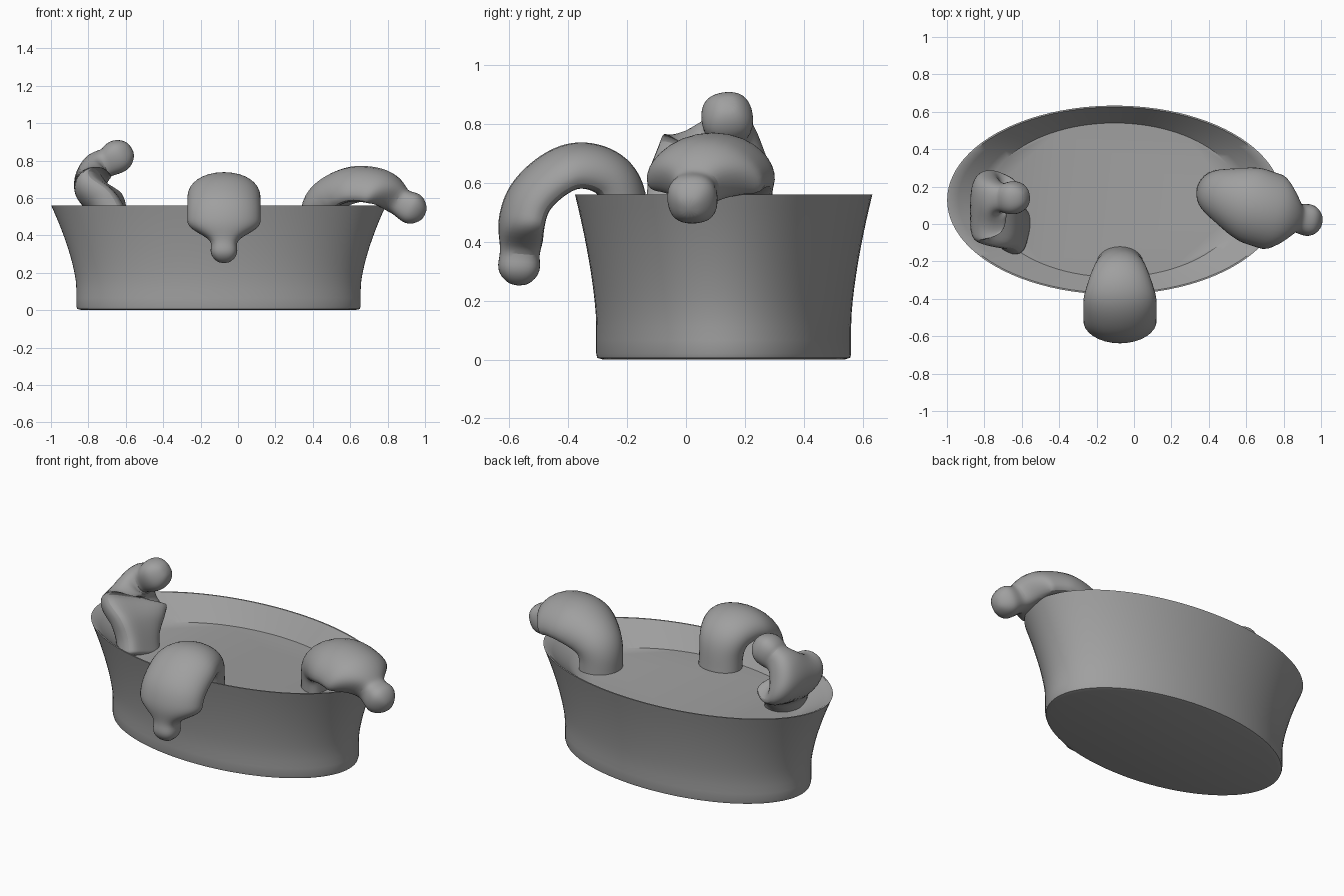
import bpy, bmesh, math
from mathutils import Vector

if "Cube" in bpy.data.objects:
    bpy.data.objects.remove(bpy.data.objects["Cube"], do_unlink=True)

shade = 0.35
grey = bpy.data.materials.new("plain_grey")
grey.use_nodes = True
grey.diffuse_color = (shade, shade, shade, 1)
grey.node_tree.nodes["Principled BSDF"].inputs["Base Color"].default_value = grey.diffuse_color


def skin(name, rings):
    """Join a list of closed rings into one capped, smooth object."""
    bm = bmesh.new()
    loops = [[bm.verts.new(point) for point in ring] for ring in rings]
    for lower, upper in zip(loops, loops[1:]):
        for i in range(len(lower)):
            bm.faces.new((lower[i - 1], lower[i], upper[i], upper[i - 1]))
    bm.faces.new(loops[0])
    bm.faces.new(loops[-1])
    bmesh.ops.recalc_face_normals(bm, faces=bm.faces)
    mesh = bpy.data.meshes.new(name)
    bm.to_mesh(mesh)
    bm.free()
    mesh.materials.append(grey)
    obj = bpy.data.objects.new(name, mesh)
    bpy.context.collection.objects.link(obj)
    bpy.ops.object.select_all(action="DESELECT")
    obj.select_set(True)
    bpy.context.view_layer.objects.active = obj
    bpy.ops.object.shade_smooth_by_angle(angle=math.radians(40))
    return obj


def angles(count):
    return [math.tau * i / count for i in range(count)]


def blend(start, end, value):
    """Smooth step from zero to one between start and end."""
    ratio = min(max((value - start) / (end - start), 0), 1)
    return ratio * ratio * (3 - 2 * ratio)


def smooth_path(points, count):
    """Evenly spaced points on a smooth curve through the given points, and its length."""
    knots = [Vector(p) for p in points]
    knots = [knots[0] * 2 - knots[1]] + knots + [knots[-1] * 2 - knots[-2]]
    dense = []
    steps = 40
    for a, b, c, d in zip(knots, knots[1:], knots[2:], knots[3:]):
        for i in range(steps):
            t = i / steps
            dense.append(b + (c - a) * t / 2 + (a * 2 - b * 5 + c * 4 - d) * t**2 / 2
                         + (b * 3 - a - c * 3 + d) * t**3 / 2)
    dense.append(knots[-2])
    travelled = [0]
    for p, q in zip(dense, dense[1:]):
        travelled.append(travelled[-1] + (q - p).length)
    length = travelled[-1]
    path = []
    for i in range(count):
        target = length * i / (count - 1)
        path.append(dense[min(range(len(dense)), key=lambda k: abs(travelled[k] - target))])
    return path, length


def limp_body(name, points, across, start, width, thickness, head, neck, bow):
    """Soft flattened torso that narrows through a neck into a round head."""
    path, length = smooth_path(points, 32)
    last = len(path) - 1
    rings = []
    for i, centre in enumerate(path):
        t = i / last
        along = (path[min(i + 1, last)] - path[max(i - 1, 0)]).normalized()
        side = Vector(across)
        side = (side - along * side.dot(along)).normalized()
        outward = along.cross(side)
        # Torso widens from its hidden end, then gives way to the head
        to_head = blend(neck[0], neck[1], t)
        torso = start + (width - start) * blend(0.1, 0.5, t)
        pinch = 1 - 0.15 * math.exp(-((t - neck[1]) / 0.05) ** 2)
        gap = min((1 - t) * length / head, 1)
        tip = max(math.sqrt(1 - (1 - gap) ** 2), 0.3)
        half_width = (torso + (head - torso) * to_head) * pinch * tip
        half_depth = (thickness + (head - thickness) * to_head) * pinch * tip
        droop = bow * half_width * (1 - to_head)
        ring = []
        for angle in angles(16):
            u, v = math.cos(angle), math.sin(angle)
            # Slightly squared section with edges curling over
            u, v = [math.copysign(abs(k) ** 0.8, k) for k in (u, v)]
            ring.append(centre + side * u * half_width
                        + outward * (v * half_depth - droop * (u * u - 0.3)))
        rings.append(ring)
    body = skin(name, rings)
    soften = body.modifiers.new("soften", "SUBSURF")
    soften.levels = soften.render_levels = 1


# Flared oval tub: straight foot, curved flare, thin lip, sloping inner wall, level inside
def oval(rx, ry, z):
    return [(rx * math.cos(a) - 0.104, ry * math.sin(a) + 0.128, z) for a in angles(96)]


rim_height = 0.56
foot_height = 0.12
rings = [oval(0.73, 0.41, 0), oval(0.755, 0.43, 0.006)]
for step in range(13):
    z = 0.02 + (rim_height - 0.02) * step / 12
    flare = max((z - foot_height) / (rim_height - foot_height), 0) ** 1.5
    rings.append(oval(0.76 + 0.135 * flare, 0.433 + 0.072 * flare, z))
for step in range(5):
    drop = step / 4
    rings.append(oval(0.885 - 0.2 * drop, 0.497 - 0.085 * drop, rim_height - 0.12 * drop))
skin("tub", rings)

# Body hanging over the front rim
front_x = -0.075
front_line = [(-0.2, 0.4), (-0.24, 0.6), (-0.38, 0.65), (-0.52, 0.55), (-0.56, 0.4), (-0.57, 0.25)]
limp_body("front_body", [(front_x, y, z) for y, z in front_line], across=(1, 0, 0),
          start=0.13, width=0.2, thickness=0.08, head=0.08, neck=(0.74, 0.87), bow=0.2)

# Body lying over the left end of the rim
limp_body("left_end_body",
          [(0.43, 0.17, 0.4), (0.45, 0.16, 0.57), (0.6, 0.11, 0.66),
           (0.76, 0.06, 0.65), (0.88, 0.03, 0.57), (1, 0.01, 0.51)],
          across=(0.2, 1, 0), start=0.13, width=0.21, thickness=0.09,
          head=0.09, neck=(0.65, 0.82), bow=0.35)

# Body propped against the right end, head tipped inward
limp_body("right_end_body",
          [(-0.63, -0.05, 0.4), (-0.7, 0.02, 0.56), (-0.78, 0.1, 0.66),
           (-0.75, 0.14, 0.76), (-0.68, 0.14, 0.8), (-0.57, 0.14, 0.87)],
          across=(0, 1, 0.15), start=0.13, width=0.21, thickness=0.09,
          head=0.09, neck=(0.5, 0.76), bow=0.2)
